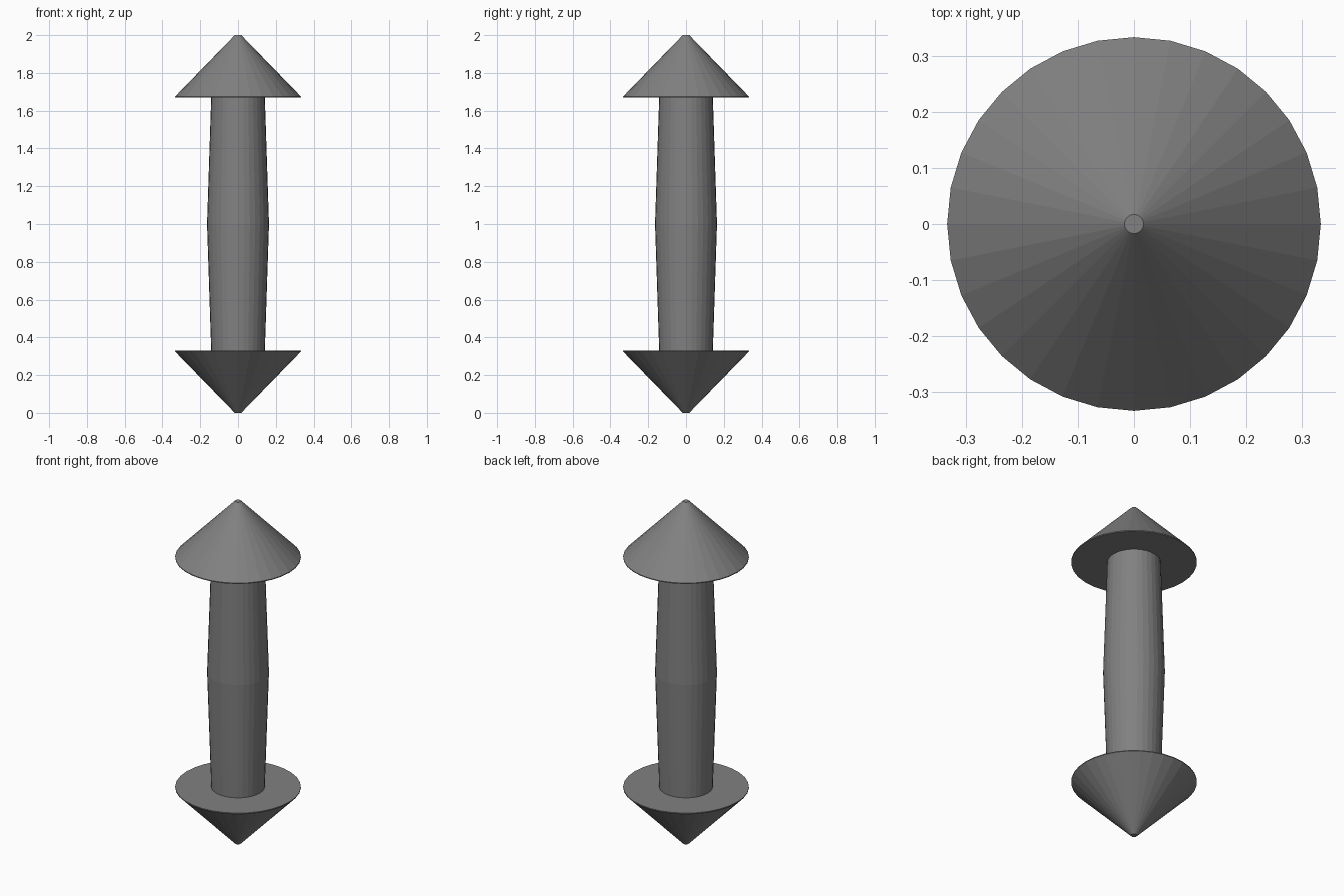
import bpy, bmesh, math

if "Cube" in bpy.data.objects:
    bpy.data.objects.remove(bpy.data.objects["Cube"])

grey = bpy.data.materials.new("grey")
grey.diffuse_color = (0.22, 0.22, 0.22, 1)
grey.use_nodes = True
grey.node_tree.nodes["Principled BSDF"].inputs["Base Color"].default_value = grey.diffuse_color
SIDES = 32


def lathe(name, profile):
    """Closed solid of revolution from (radius, height) pairs, bottom to top."""
    bm = bmesh.new()
    rings = [[bm.verts.new((r * math.cos(2 * math.pi * i / SIDES),
                            r * math.sin(2 * math.pi * i / SIDES), z))
              for i in range(SIDES)] for r, z in profile]
    for a, b in zip(rings, rings[1:]):
        for i in range(SIDES):
            j = (i + 1) % SIDES
            bm.faces.new((a[i], a[j], b[j], b[i]))
    bm.faces.new(rings[0][::-1])
    bm.faces.new(rings[-1])
    mesh = bpy.data.meshes.new(name)
    bm.to_mesh(mesh)
    bm.free()
    mesh.materials.append(grey)
    obj = bpy.data.objects.new(name, mesh)
    bpy.context.collection.objects.link(obj)
    return obj


# Blunt-tipped cone heads, mirrored about mid height
head = [(0.333, 1.67), (0.333, 1.675), (0.017, 2.0)]
lathe("upper_arrowhead", head)
lathe("lower_arrowhead", [(r, 2 - z) for r, z in reversed(head)])

# Shaft that swells to the middle
lathe("shaft", [(0.142, 0.33), (0.164, 1.0), (0.142, 1.67)])
